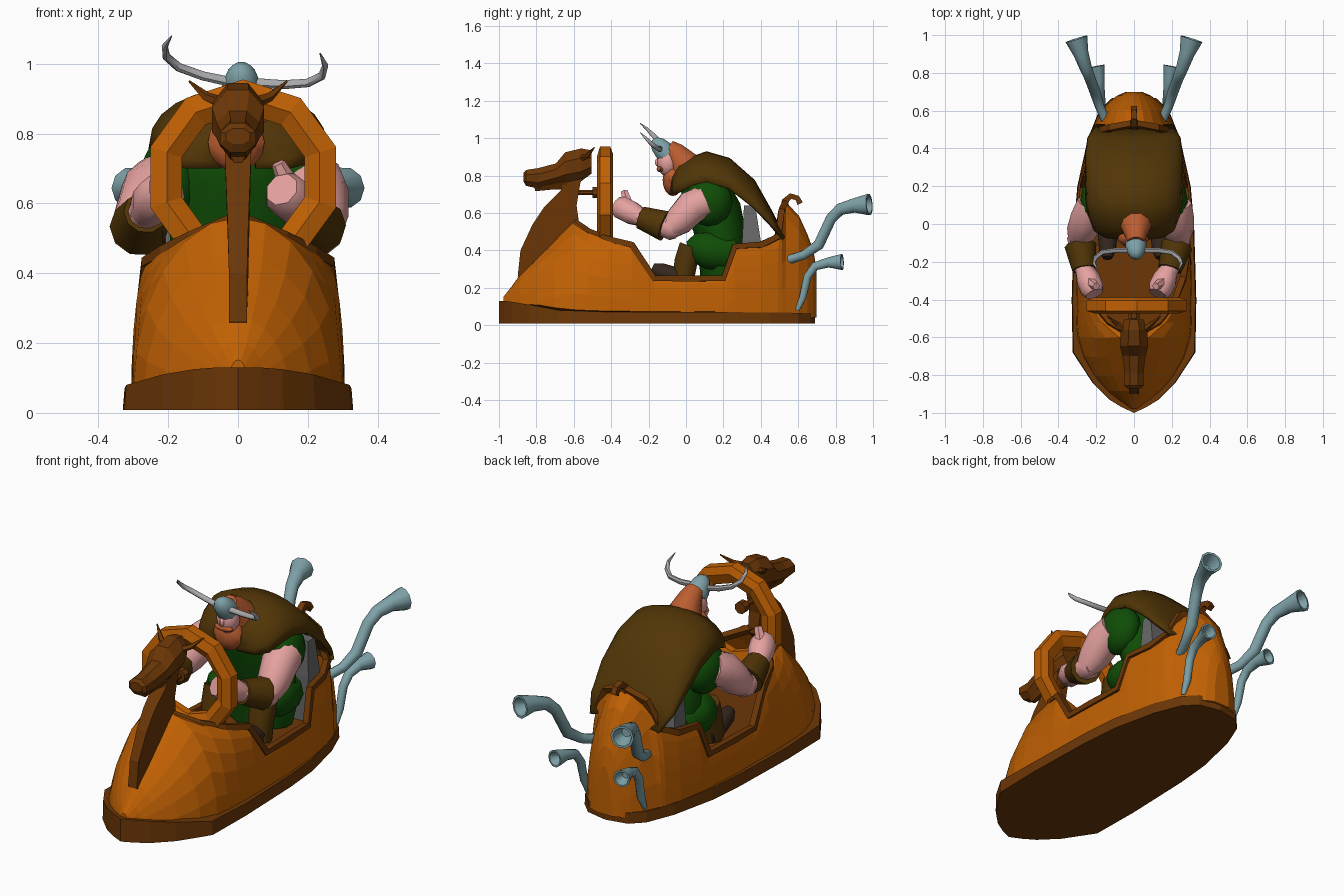
import bpy, bmesh, math
from mathutils import Vector

if "Cube" in bpy.data.objects:
    bpy.data.objects.remove(bpy.data.objects["Cube"])

def material(name, rgb):
    m = bpy.data.materials.new(name)
    m.diffuse_color = (*rgb, 1)
    m.use_nodes = True
    m.node_tree.nodes["Principled BSDF"].inputs["Base Color"].default_value = m.diffuse_color
    return m

ORANGE = material("orange wood", (.53, .118, .001))
BROWN = material("brown wood", (.15, .038, .002))
LEATHER = material("cape leather", (.083, .036, .002))
GREEN = material("green cloth", (.005, .075, .002))
SKIN = material("pink skin", (.78, .36, .35))
HAIR = material("ginger hair", (.50, .11, .03))
TEAL = material("teal metal", (.21, .36, .39))
HORN = material("pale horn", (.40, .40, .42))
GREY = material("grey seat", (.14, .14, .14))
BOOT = material("dark boot", (.035, .02, .013))

def finish(name, bm, mat, smooth=False):
    bmesh.ops.remove_doubles(bm, verts=bm.verts[:], dist=1e-4)
    bmesh.ops.recalc_face_normals(bm, faces=bm.faces[:])
    me = bpy.data.meshes.new(name)
    bm.to_mesh(me)
    bm.free()
    me.materials.append(mat)
    ob = bpy.data.objects.new(name, me)
    bpy.context.collection.objects.link(ob)
    if smooth:
        bpy.ops.object.select_all(action='DESELECT')
        ob.select_set(True)
        bpy.context.view_layer.objects.active = ob
        bpy.ops.object.shade_smooth_by_angle(angle=math.radians(45))
    return ob

def skin(bm, rings, closed=True, loop=False):
    """Join a row of equal-sized rings with quads, capping closed ones."""
    vs = [[bm.verts.new(p) for p in r] for r in rings]
    n = len(vs[0])
    for a, b in list(zip(vs, vs[1:])) + ([(vs[-1], vs[0])] if loop else []):
        for i in range(n if closed else n - 1):
            j = (i + 1) % n
            bm.faces.new((a[i], a[j], b[j], b[i]))
    if closed and not loop:
        bm.faces.new(vs[0])
        bm.faces.new(vs[-1])

def tube(name, pts, radii, mat, sides=8, ref=(1, 0, 0), smooth=True, mouth=None):
    P = [Vector(p) for p in pts]
    rings = []
    for i, p in enumerate(P):
        d = (P[min(i + 1, len(P) - 1)] - P[max(i - 1, 0)]).normalized()
        u = Vector(ref).cross(d).normalized()
        v = d.cross(u)
        circle = [u * math.cos(t) + v * math.sin(t) for t in
                  ((k + .5) * math.tau / sides for k in range(sides))]
        rings.append([p + c * radii[i] for c in circle])
    if mouth:  # hollow end
        rings.append([P[-1] + c * radii[-1] * .8 for c in circle])
        rings.append([P[-1] - d * mouth + c * radii[-2] * .6 for c in circle])
    bm = bmesh.new()
    skin(bm, rings)
    return finish(name, bm, mat, smooth)

def ellipsoid(name, c, r, mat, seg=12):
    bm = bmesh.new()
    bmesh.ops.create_uvsphere(bm, u_segments=seg, v_segments=8, radius=1)
    for v in bm.verts:
        v.co = Vector((c[k] + v.co[k] * r[k] for k in range(3)))
    return finish(name, bm, mat, True)

def oval(c, rx, ry, axis, n=10):
    """Ring of n points around c, across the given axis (1 = y, 2 = z)."""
    pts = []
    for k in range(n):
        t = (k + .5) * math.tau / n
        a, b = rx * math.cos(t), ry * math.sin(t)
        pts.append((c[0] + a, c[1], c[2] + b) if axis == 1 else (c[0] + a, c[1] + b, c[2]))
    return pts

def thicken(ob, t):
    m = ob.modifiers.new("thickness", 'SOLIDIFY')
    m.thickness, m.offset = t, 0

# Hull: stations of (y, base half width, rim half width, rim height)
HULL = [(-.97, .03, 0, .15), (-.93, .085, 0, .20), (-.88, .145, 0, .27), (-.80, .21, 0, .35),
        (-.70, .265, 0, .45), (-.60, .295, 0, .555), (-.52, .30, .12, .50), (-.42, .30, .20, .46),
        (-.29, .30, .25, .43), (-.17, .297, .27, .25), (0, .295, .268, .25), (.20, .28, .26, .25),
        (.26, .272, .24, .42), (.40, .245, .215, .43), (.49, .218, .18, .47), (.51, .21, .11, .61),
        (.53, .20, 0, .655), (.60, .165, 0, .58), (.645, .125, 0, .48), (.675, .085, 0, .40),
        (.692, .045, 0, .30)]
bm = bmesh.new()
for s in (-1, 1):
    rings = []
    for y, w0, w1, z1 in HULL:
        arc = [math.radians(15 * k) for k in range(7)]
        rings.append([(s * (w1 + (w0 - w1) * (math.cos(a) if a < 1.5 else 0)), y,
                       .04 + (z1 - .04) * math.sin(a)) for a in arc])
    skin(bm, rings, closed=False)
    for r in (rings[0], rings[-1]):  # close bow and stern
        bm.faces.new([bm.verts.new(p) for p in r + [(0, r[0][1], .04)]])
thicken(finish("hull", bm, ORANGE), .012)

# Rim trim around the cockpit
for s in (-1, 1):
    pts = [(s * (w1 + (.01 if w1 else 0)), y, z1) for y, w0, w1, z1 in HULL[5:17]]
    tube("cockpit_rim", pts, [.023] * len(pts), BROWN, 4, smooth=False)

# Cockpit floor
bm = bmesh.new()
fl = [(w0 - .03, y) for y, w0, _, _ in HULL[5:17]]
bm.faces.new([bm.verts.new((w, y, .2)) for w, y in fl] +
             [bm.verts.new((-w, y, .2)) for w, y in reversed(fl)])
thicken(finish("cockpit_floor", bm, BROWN), .02)

# Base trim: plan outline with a top that rises to the bow
BASE = [(0, -1, .13), (.065, -.97, .13), (.13, -.93, .125), (.22, -.84, .11), (.325, -.68, .08),
        (.33, -.4, .07), (.318, 0, .07), (.3, .2, .07), (.245, .45, .068), (.185, .6, .066),
        (.12, .665, .066), (0, .69, .066)]
plan = BASE + [(-x, y, z) for x, y, z in reversed(BASE[1:-1])]
bm = bmesh.new()
skin(bm, [[(x, y, .008) for x, y, z in plan], [(x * .985, y, z) for x, y, z in plan]])
finish("base_trim", bm, BROWN)

# Figurehead neck: side profile, thinner at the front
NECK = [(-.90, .26), (-.885, .40), (-.82, .54), (-.76, .63), (-.67, .72), (-.64, .80), (-.53, .84),
        (-.565, .76), (-.585, .64), (-.57, .53), (-.70, .40), (-.85, .25)]
bm = bmesh.new()
skin(bm, [[(s * (.026 + .04 * max(0, z - .45)), y, z) for y, z in NECK] for s in (-1, 1)])
finish("figurehead_neck", bm, BROWN)

# Figurehead head: (y, bottom, top, half width)
HEAD = [(-.505, .81, .935, .05), (-.56, .77, .945, .07), (-.645, .755, .925, .075),
        (-.695, .755, .865, .062), (-.79, .73, .84, .05), (-.855, .745, .83, .052), (-.87, .77, .815, .035)]
bm = bmesh.new()
skin(bm, [oval((0, y, (a + b) / 2), w * 1.08, (b - a) * .54, 1, 8) for y, a, b, w in HEAD])
finish("figurehead_head", bm, BROWN)
tube("figurehead_jaw", [(0, -.64, .77), (0, -.72, .755), (0, -.81, .735)], [.05, .035, .022],
     BROWN, 6, smooth=False)
for s in (-1, 1):
    tube("figurehead_ear", [(s * .05, -.56, .89), (s * .09, -.53, .905), (s * .14, -.49, .95)],
         [.018, .014, .003], BROWN, 5, (0, 0, 1), False)

# Steering wheel: ten-sided ring on a short shaft
prof = [(.28, -.46), (.28, -.405), (.24, -.39), (.185, -.41), (.185, -.45), (.23, -.475)]
bm = bmesh.new()
skin(bm, [[(.015 + r * math.cos(t), y, .675 + r * math.sin(t)) for r, y in prof]
          for t in (math.pi / 2 + k * math.tau / 10 for k in range(10))], loop=True)
finish("steering_wheel", bm, ORANGE)
tube("wheel_shaft", [(0, -.59, .71), (0, -.50, .71), (0, -.499, .71), (0, -.46, .71)],
     [.014, .014, .032, .032], BROWN, 8, smooth=False)

# Curled stern ornament
tube("stern_curl", [(0, .525, .60), (0, .53, .665), (0, .56, .69), (0, .595, .68), (0, .61, .65)],
     [.035, .025, .022, .02, .022], BROWN, 4, smooth=False)

# Exhaust pipes with flared hollow mouths
for s in (-1, 1):
    up = [(.15, .55, .35), (.185, .63, .375), (.21, .71, .43), (.235, .775, .57), (.255, .825, .62),
          (.28, .90, .64), (.305, .98, .645)]
    tube("upper_exhaust", [(s * x, y, z) for x, y, z in up],
         [.025, .025, .03, .03, .033, .04, .06], TEAL, 10, mouth=.07)
    low = [(.17, .595, .08), (.17, .625, .15), (.173, .65, .26), (.178, .69, .315), (.185, .76, .335),
           (.2, .835, .338)]
    tube("lower_exhaust", [(s * x, y, z) for x, y, z in low],
         [.012, .02, .022, .024, .028, .045], TEAL, 10, mouth=.05)

# Seat back
bm = bmesh.new()
skin(bm, [[(x, y, z) for x, y in ((-w, a), (w, a), (w, b), (-w, b))]
          for z, w, a, b in ((.21, .2, .3, .4), (.45, .21, .3, .4), (.64, .2, .31, .37))])
finish("seat_back", bm, GREY)

# Rider torso: (z, y, half width, half depth)
bm = bmesh.new()
skin(bm, [oval((0, y, z), rx, ry, 2, 14) for z, y, rx, ry in
          ((.22, .2, .17, .12), (.34, .2, .2, .13), (.5, .18, .2, .14), (.65, .135, .21, .155),
           (.76, .10, .18, .13), (.84, .08, .1, .08))])
finish("tunic", bm, GREEN, True)

# Cape: (y, top, edge, half width), closed over the chest
CAPE = [(-.075, .76, .70, .05), (-.065, .795, .70, .15), (-.03, .855, .715, .205), (.04, .895, .75, .23),
        (.11, .92, .765, .245), (.23, .885, .73, .25), (.36, .77, .63, .25), (.45, .61, .54, .24),
        (.52, .475, .46, .2)]
bm = bmesh.new()
skin(bm, [[(w * math.cos(math.pi * k / 12), y, e + (h - e) * math.sin(math.pi * k / 12) ** .9
            if 0 < k < 12 else e) for k in range(13)] for y, h, e, w in CAPE], closed=False)
thicken(finish("cape", bm, LEATHER, True), .02)

# Rider head, hair, beard and nose
ellipsoid("face", (.01, -.098, .87), (.058, .058, .075), SKIN)
ellipsoid("nose", (.01, -.15, .87), (.014, .016, .022), SKIN, 8)
tube("hair", [(.01, .04, .78), (.01, -.005, .86), (.01, -.06, .925), (.01, -.095, .95)],
     [.105, .085, .058, .045], HAIR, 10)
ellipsoid("beard", (-.005, -.07, .775), (.085, .055, .085), HAIR, 10)
ellipsoid("moustache", (.01, -.135, .835), (.055, .022, .018), HAIR, 8)

# Helmet and horns
tube("helmet", [(.01, -.10, .91), (.01, -.12, .935), (.01, -.15, .965), (.01, -.17, .983), (.01, -.18, .99)],
     [.055, .056, .046, .03, .008], TEAL, 10)
HORNS = [[(.05, -.14, .945), (.13, -.14, .94), (.2, -.15, .945), (.24, -.18, .965), (.25, -.21, .995), (.235, -.245, 1.03)],
         [(-.03, -.14, .95), (-.10, -.14, .965), (-.17, -.15, .99), (-.205, -.18, 1.02), (-.21, -.21, 1.05), (-.19, -.245, 1.08)]]
for pts in HORNS:
    tube("helmet_horn", pts, [.015, .014, .013, .012, .009, .002], HORN, 8, (0, 0, 1))

# Arms: shoulder, elbow, wrist, knuckles; both lean to the left of the wheel
for s, elbow, wrist, hand in ((-1, (-.29, -.07, .515), (-.265, -.24, .575), (-.21, -.37, .64)),
                              (1, (.24, -.07, .515), (.19, -.24, .575), (.125, -.37, .64))):
    elbow, wrist, hand = Vector(elbow), Vector(wrist), Vector(hand)
    ellipsoid("sleeve", (s * .195, .12, .66), (.09, .13, .13), GREEN)
    top = Vector((s * .215, .10, .66))
    tube("upper_arm", [top, top.lerp(elbow, .4) + Vector((0, 0, .03)),
                       top.lerp(elbow, .8) + Vector((0, 0, .015)), elbow + Vector((0, -.02, 0))],
         [.09, .093, .082, .06], SKIN, 10)
    tube("forearm", [elbow + Vector((0, .03, -.01)), elbow, wrist, wrist.lerp(hand, .3)],
         [.045, .065, .05, .04], SKIN, 10)
    tube("bracer", [elbow.lerp(wrist, .25), elbow.lerp(wrist, 1.0)], [.085, .063], LEATHER, 10)
    tube("hand", [wrist, wrist.lerp(hand, .4), wrist.lerp(hand, .8), hand],
         [.05, .066, .066, .05], SKIN, 8)
    tube("thumb", [wrist.lerp(hand, .5) + Vector((0, 0, .02)), hand + Vector((-s * .01, .04, .075))],
         [.035, .02], SKIN, 6)

# Legs and boots
for s in (-1, 1):
    tube("thigh", [(s * .11, .24, .38), (s * .14, .12, .40), (s * .14, .05, .41), (s * .14, .015, .40)],
         [.1, .105, .085, .05], GREEN, 10)
    tube("shin", [(s * .14, .03, .42), (s * .14, .0, .34), (s * .14, -.02, .22)],
         [.07, .065, .06], LEATHER, 10)
    tube("boot", [(s * .14, .03, .24), (s * .14, -.06, .26), (s * .14, -.14, .29), (s * .14, -.18, .31)],
         [.05, .055, .048, .025], BOOT, 8)
